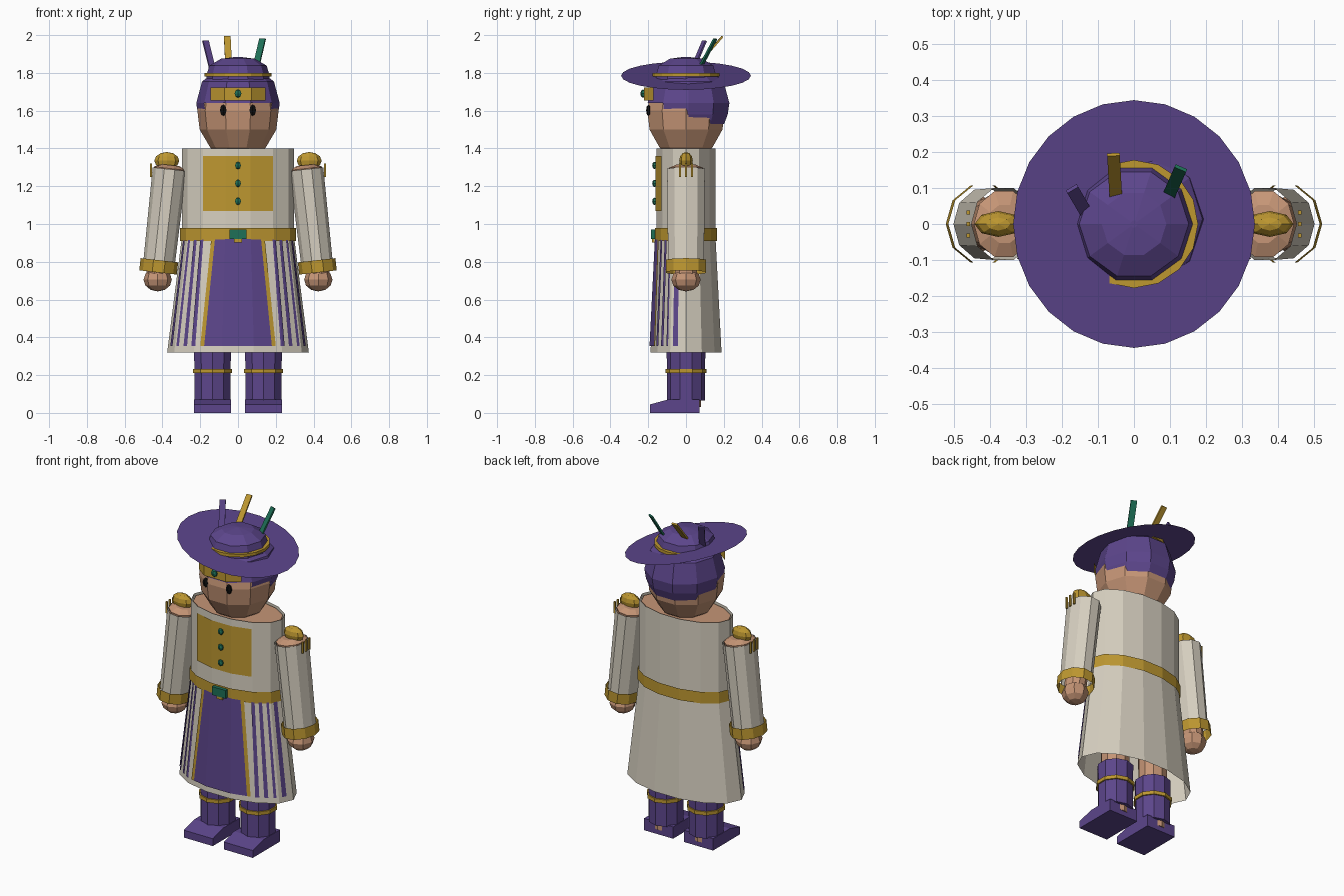
import bpy, bmesh
from math import pi, sin, cos, acos, floor
from mathutils import Matrix, Vector

cube = bpy.data.objects.get("Cube")
if cube:
    bpy.data.objects.remove(cube, do_unlink=True)


def material(name, r, g, b):
    m = bpy.data.materials.new(name)
    m.use_nodes = True
    m.diffuse_color = (r, g, b, 1)
    bsdf = next(n for n in m.node_tree.nodes if n.type == 'BSDF_PRINCIPLED')
    bsdf.inputs["Base Color"].default_value = (r, g, b, 1)
    bsdf.inputs["Roughness"].default_value = 0.8
    return m


PURPLE = material("purple", .107, .06, .26)
CREAM = material("cream", .68, .63, .53)
GOLD = material("gold", .51, .31, .03)
SKIN = material("skin", .56, .30, .18)
GREEN = material("green", .013, .16, .095)
BLACK = material("black", .004, .004, .004)


def finish(name, bm, mat, matrix=Matrix()):
    bmesh.ops.recalc_face_normals(bm, faces=bm.faces)
    bm.transform(matrix)
    mesh = bpy.data.meshes.new(name)
    bm.to_mesh(mesh)
    bm.free()
    mesh.materials.append(mat)
    ob = bpy.data.objects.new(name, mesh)
    bpy.context.scene.collection.objects.link(ob)
    return ob


def loft(name, mat, rings, n=10, caps=True, phase=0, matrix=Matrix(), drop=None):
    """Stack of elliptical rings (rx, ry, z); drop removes faces by centre."""
    bm = bmesh.new()
    loops = []
    for rx, ry, z in rings:
        loops.append([bm.verts.new((rx * cos(phase + 2 * pi * i / n),
                                    ry * sin(phase + 2 * pi * i / n), z)) for i in range(n)])
    for low, high in zip(loops, loops[1:]):
        for i in range(n):
            j = (i + 1) % n
            bm.faces.new((low[i], low[j], high[j], high[i]))
    if caps:
        bm.faces.new(loops[0][::-1])
        bm.faces.new(loops[-1])
    if drop:
        gone = [f for f in bm.faces if drop(f.calc_center_median())]
        bmesh.ops.delete(bm, geom=gone, context='FACES')
    return finish(name, bm, mat, matrix)


def ball(name, mat, centre, radii, u=8, v=6):
    bm = bmesh.new()
    bmesh.ops.create_uvsphere(bm, u_segments=u, v_segments=v, radius=1)
    return finish(name, bm, mat, Matrix.Translation(centre) @ Matrix.Diagonal((*radii, 1)))


def box(name, mat, centre, size, rotation=Matrix()):
    bm = bmesh.new()
    bmesh.ops.create_cube(bm, size=1)
    return finish(name, bm, mat, Matrix.Translation(centre) @ rotation @ Matrix.Diagonal((*size, 1)))


def front_point(u, a, b, z, n):
    """Point on the front of an n-sided ring at x = u * a."""
    step = 2 * pi / n
    k = floor(acos(u) / step)
    c0, c1 = cos(k * step), cos((k + 1) * step)
    t = (c0 - u) / (c0 - c1)
    return u * a, -b * (sin(k * step) * (1 - t) + sin((k + 1) * step) * t), z


def wrap(name, mat, low, high, span_low, span_high, n=14):
    """Thin plate hugging the front between two rings (a, b, z)."""
    corners = [cos(2 * pi * k / n) for k in range(n // 2 + 1)]
    inner = sorted(c for c in corners
                   if max(span_low[0], span_high[0]) < c < min(span_low[1], span_high[1]))
    bm = bmesh.new()
    rows = []
    for ring, span in ((low, span_low), (high, span_high)):
        us = [span[0]] + inner + [span[1]]
        rows.append([bm.verts.new(front_point(u, *ring, n)) for u in us])
    for i in range(len(rows[0]) - 1):
        bm.faces.new((rows[0][i], rows[0][i + 1], rows[1][i + 1], rows[1][i]))
    return finish(name, bm, mat)


# Body under the coat, and the open coat with its belt
loft("body", SKIN, [(.27, .145, .9), (.285, .15, 1.39)], 14)
loft("coat", CREAM, [(.375, .193, .32), (.297, .16, .93), (.297, .16, 1.40)], 14, caps=False)
loft("belt", GOLD, [(.306, .169, .91), (.306, .169, .98)], 14, caps=False)
box("belt_buckle", GREEN, (0, -.175, .945), (.092, .022, .05))
box("belt_tongue", GOLD, (0, -.174, .912), (.04, .014, .02))

# Chest plate with buttons
wrap("chest_plate", GOLD, (.302, .166, 1.07), (.302, .166, 1.36), (-.61, .61), (-.61, .61))
for z in (1.12, 1.215, 1.31):
    ball("coat_button", GREEN, (0, -.167, z), (.018, .012, .02), 6, 4)

# Skirt panel, trims and stripes
HEM, WAIST = (.377, .198, .355), (.305, .169, .92)
wrap("skirt_panel", PURPLE, HEM, WAIST, (-.475, .475), (-.4, .4))
for s in (-1, 1):
    wrap("panel_trim", GOLD, HEM, WAIST, sorted((s * .475, s * .53)), sorted((s * .4, s * .465)))
    for u0, u1 in ((.6, .655), (.715, .765), (.83, .865), (.92, .95)):
        span = sorted((s * u0, s * u1))
        wrap("skirt_stripe", PURPLE, HEM, WAIST, span, span)

for s in (-1, 1):
    # Leg and boot
    at = Matrix.Translation((s * .135, 0, 0))
    loft("leg", SKIN, [(.08, .08, .03), (.085, .085, .9)], phase=pi / 2, matrix=at)
    loft("boot_shaft", PURPLE, [(.1, .1, .065), (.1, .1, .2), (.103, .103, .34)],
         phase=pi / 2, matrix=at)
    loft("boot_band", GOLD, [(.109, .109, .21), (.109, .109, .232)], phase=pi / 2, matrix=at)
    bm = bmesh.new()
    side = [(-.19, 0), (.072, 0), (.072, .072), (-.09, .072), (-.19, .045)]
    face = bm.faces.new([bm.verts.new((-.098, y, z)) for y, z in side])
    moved = bmesh.ops.extrude_face_region(bm, geom=[face])["geom"]
    bmesh.ops.translate(bm, vec=(.196, 0, 0), verts=[v for v in moved if isinstance(v, bmesh.types.BMVert)])
    finish("boot_foot", bm, PURPLE, at)

    # Arm, sleeve, cuff and hand
    at = Matrix.Translation((s * .362, 0, 1.29)) @ Matrix.Rotation(-s * .112, 4, 'Y')
    loft("arm", SKIN, [(.06, .06, -.56), (.08, .09, -.02), (.084, .096, .004), (.05, .055, .022)], matrix=at)
    loft("sleeve", CREAM, [(.084, .1, -.5), (.09, .105, 0)], caps=False, matrix=at)
    loft("cuff", GOLD, [(.1, .112, -.55), (.1, .112, -.485)], caps=False, matrix=at)
    ball("hand", SKIN, (s * .425, 0, .705), (.075, .078, .062))

    # Epaulette with fringe
    ball("epaulette", GOLD, (s * .377, 0, 1.335), (.066, .036, .046))
    for y in (-.032, 0, .032):
        box("epaulette_fringe", GOLD, (s * .46, y, 1.285), (.01, .01, .07))

    # Eye
    ball("eye", BLACK, (s * .078, -.199, 1.602), (.02, .012, .03), 6, 4)

# Head
loft("head", SKIN, [(r, r, z) for r, z in
     ((.1, 1.37), (.147, 1.405), (.203, 1.5), (.215, 1.6), (.204, 1.66), (.1, 1.7))])


def hairline(c):
    """Hair is short over the face, longer at the sides and back."""
    return c.z < 1.635 and c.y < -.09 or c.z < 1.575 and c.y < .05


loft("hair", PURPLE, [(r, r * 1.03, z) for r, z in
     ((.193, 1.53), (.212, 1.58), (.221, 1.64), (.19, 1.755), (.13, 1.8))],
     matrix=Matrix.Translation((0, .013, 0)), drop=hairline)

# Forehead band with jewel
wrap("forehead_band", GOLD, (.235, .235, 1.655), (.235, .235, 1.722), (-.615, .615), (-.615, .615), 10)
ball("forehead_jewel", GREEN, (0, -.228, 1.69), (.021, .014, .022), 6, 4)

# Hat: tilted brim, crown and band
bm = bmesh.new()
bmesh.ops.create_circle(bm, cap_ends=True, segments=24, radius=.344)
finish("hat_brim", bm, PURPLE, Matrix.Translation((0, 0, 1.785)) @ Matrix.Rotation(.219, 4, 'Y'))
loft("hat_crown", PURPLE, [(r, r, z) for r, z in
     ((.168, 1.76), (.166, 1.79), (.152, 1.838), (.09, 1.875), (.01, 1.885))])
loft("hat_band", GOLD, [(.178, .178, 1.782), (.178, .178, 1.8)], 16)

# Feathers: flat slats leaning back
for name, mat, base, tip in (
        ("purple_feather", PURPLE, (-.135, .035, 1.82), (-.172, .098, 1.97)),
        ("gold_feather", GOLD, (-.05, .065, 1.845), (-.057, .193, 1.993)),
        ("green_feather", GREEN, (.095, .075, 1.83), (.13, .155, 1.98))):
    base, tip = Vector(base), Vector(tip)
    d = (tip - base).normalized()
    across = d.cross(Vector((0, 0, 1))).normalized()
    turn = Matrix((across, d.cross(across), d)).transposed().to_4x4()
    box(name, mat, (base + tip) / 2, (.035, .01, (tip - base).length), turn)
